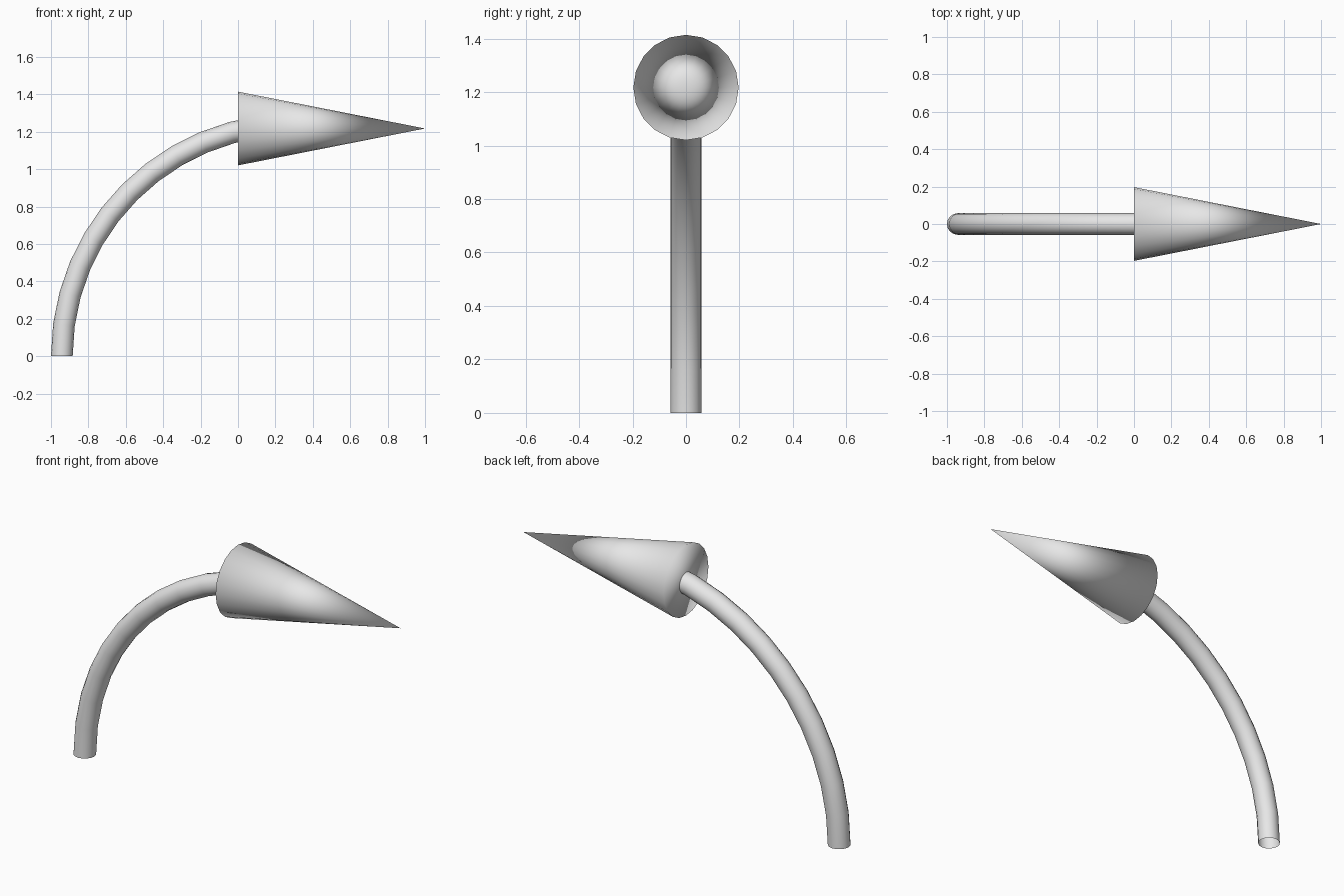
import bpy
import bmesh
from math import pi
from mathutils import Matrix, Vector

cube = bpy.data.objects.get("Cube")
if cube:
    bpy.data.objects.remove(cube, do_unlink=True)

grey = bpy.data.materials.new("light_grey")
grey.use_nodes = True
grey.diffuse_color = (0.8, 0.8, 0.8, 1)
grey.node_tree.nodes["Principled BSDF"].inputs["Base Color"].default_value = (0.8, 0.8, 0.8, 1)


def add_mesh(name, mesh):
    mesh.materials.clear()
    mesh.materials.append(grey)
    for poly in mesh.polygons:
        poly.use_smooth = True
    obj = bpy.data.objects.new(name, mesh)
    bpy.context.collection.objects.link(obj)
    return obj


# Arrow shaft: open tube swept along a quarter circle, its end hidden in the head
TUBE = 0.058
ARC = 1.24
HANDLE = ARC * 0.5523
start = Vector((-1 + TUBE, 0, 0))
end = start + Vector((ARC, 0, ARC))
up, along = Vector((0, 0, HANDLE)), Vector((HANDLE, 0, 0))

path = bpy.data.curves.new("shaft_path", "CURVE")
path.dimensions = "3D"
path.resolution_u = 12
path.bevel_depth = TUBE
path.bevel_resolution = 6
spline = path.splines.new("BEZIER")
spline.bezier_points.add(1)
for point, co, tangent in zip(spline.bezier_points, (start, end), (up, along)):
    point.handle_left_type = point.handle_right_type = "FREE"
    point.co = co
    point.handle_left = co - tangent
    point.handle_right = co + tangent

path_obj = bpy.data.objects.new("shaft_path", path)
bpy.context.collection.objects.link(path_obj)
depsgraph = bpy.context.evaluated_depsgraph_get()
tube = bpy.data.meshes.new_from_object(path_obj.evaluated_get(depsgraph))
bpy.data.objects.remove(path_obj, do_unlink=True)
add_mesh("arrow_shaft", tube)

# Arrow head: closed cone pointing along +x, smooth over its base too
bm = bmesh.new()
bmesh.ops.create_cone(
    bm, cap_ends=True, segments=20, radius1=0.197, radius2=0, depth=1,
    matrix=Matrix.Translation((0.5, 0, 1.217)) @ Matrix.Rotation(pi / 2, 4, "Y"))
bmesh.ops.remove_doubles(bm, verts=bm.verts, dist=0.0001)
bmesh.ops.recalc_face_normals(bm, faces=bm.faces)
head = bpy.data.meshes.new("arrow_head")
bm.to_mesh(head)
bm.free()
add_mesh("arrow_head", head)
